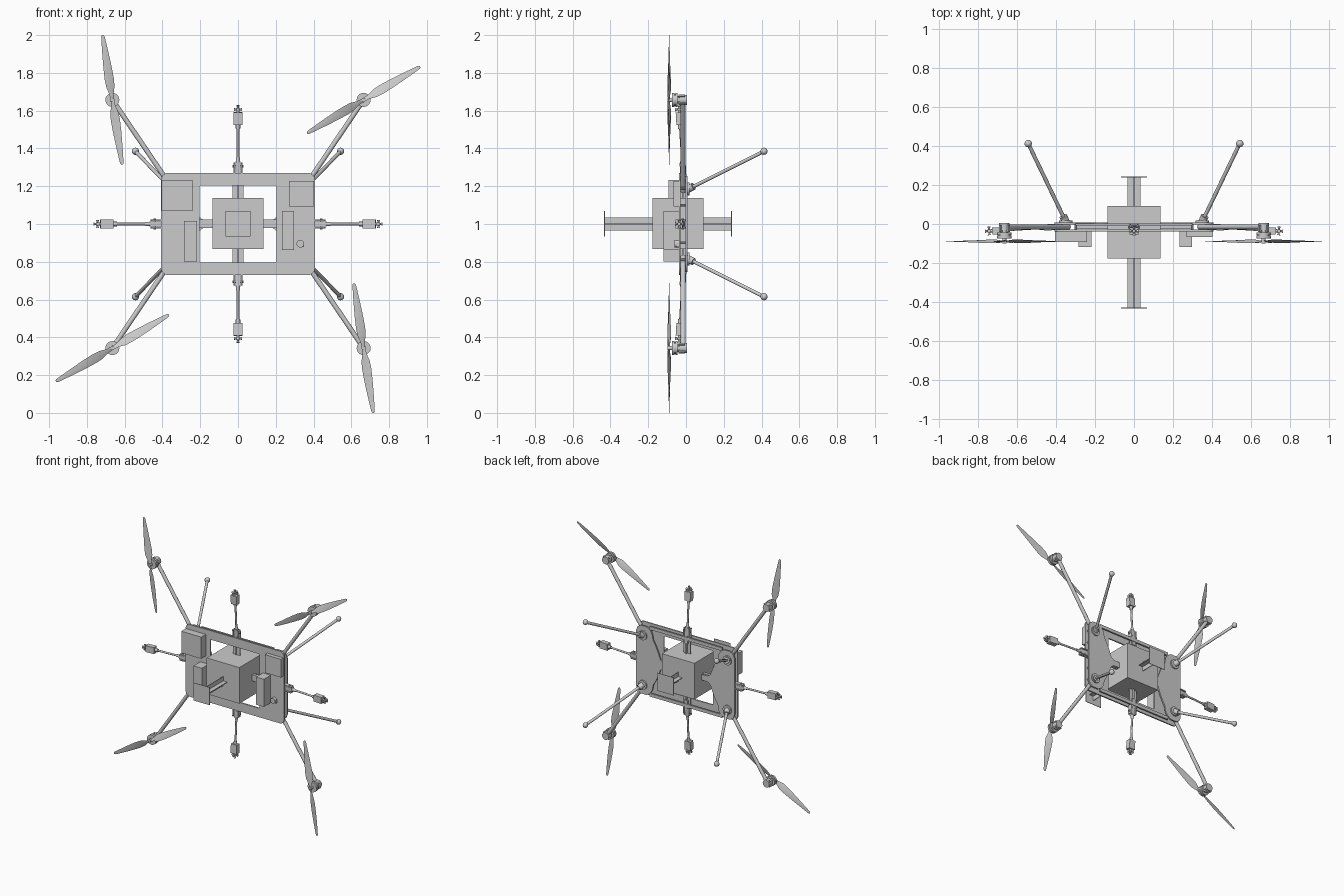
import bpy, bmesh
from math import pi, sin, cos, radians
from mathutils import Vector, Matrix

if "Cube" in bpy.data.objects:
    bpy.data.objects.remove(bpy.data.objects["Cube"])

SIGNS = [(sx, sz) for sx in (-1, 1) for sz in (-1, 1)]


def finish(name, bm, smooth=False):
    bmesh.ops.recalc_face_normals(bm, faces=bm.faces)
    me = bpy.data.meshes.new(name)
    bm.to_mesh(me)
    bm.free()
    ob = bpy.data.objects.new(name, me)
    bpy.context.collection.objects.link(ob)
    if smooth:
        bpy.ops.object.select_all(action='DESELECT')
        ob.select_set(True)
        bpy.context.view_layer.objects.active = ob
        bpy.ops.object.shade_smooth_by_angle(angle=radians(35))
    return ob


def add_box(bm, x0, x1, y0, y1, z0, z1, m=Matrix()):
    t = Matrix.Translation(((x0 + x1) / 2, (y0 + y1) / 2, (z0 + z1) / 2))
    s = Matrix.Diagonal((x1 - x0, y1 - y0, z1 - z0, 1))
    bmesh.ops.create_cube(bm, size=1, matrix=m @ t @ s)


def add_tube(bm, a, b, r, r2=None, seg=16, m=Matrix()):
    a, b = m @ Vector(a), m @ Vector(b)
    rot = (b - a).to_track_quat('Z', 'Y').to_matrix().to_4x4()
    bmesh.ops.create_cone(bm, cap_ends=True, segments=seg, radius1=r,
                          radius2=r if r2 is None else r2, depth=(b - a).length,
                          matrix=Matrix.Translation((a + b) / 2) @ rot)


def box(name, *dims):
    bm = bmesh.new()
    add_box(bm, *dims)
    return finish(name, bm)


def plate(name, loops, y, half):
    """Flat plate in the xz plane from outline loops (inner loops become holes)."""
    cu = bpy.data.curves.new(name, 'CURVE')
    cu.dimensions, cu.fill_mode, cu.extrude = '2D', 'BOTH', half
    for pts in loops:
        sp = cu.splines.new('POLY')
        sp.points.add(len(pts) - 1)
        for p, (x, z) in zip(sp.points, pts):
            p.co = (x, z, 0, 1)
        sp.use_cyclic_u = True
    tmp = bpy.data.objects.new("tmp", cu)
    bpy.context.collection.objects.link(tmp)
    bpy.context.view_layer.update()
    me = bpy.data.meshes.new_from_object(tmp.evaluated_get(bpy.context.evaluated_depsgraph_get()))
    bpy.data.objects.remove(tmp)
    bm = bmesh.new()
    bm.from_mesh(me)
    bpy.data.meshes.remove(me)
    bmesh.ops.remove_doubles(bm, verts=bm.verts, dist=1e-5)
    bm.transform(Matrix.Translation((0, y, 1)) @ Matrix.Rotation(pi / 2, 4, 'X'))
    return finish(name, bm)


def round_rect(w, h, r, n=5):
    return [(cx * (w - r) + r * cos(a0 + i * pi / 2 / n), cz * (h - r) + r * sin(a0 + i * pi / 2 / n))
            for cx, cz, a0 in ((1, 1, 0), (-1, 1, pi / 2), (-1, -1, pi), (1, -1, 1.5 * pi))
            for i in range(n + 1)]


# Frame plates: front ring and two back side plates with filleted tongues
plate("front_plate", [round_rect(0.407, 0.27, 0.035), round_rect(0.203, 0.203, 0.004, 1)], -0.033, 0.005)
half = [(0.13, 0.02), (0.185, 0.022), (0.208, 0.04), (0.222, 0.08), (0.245, 0.13), (0.268, 0.17),
        (0.275, 0.21), (0.29, 0.235), (0.32, 0.255), (0.37, 0.255), (0.395, 0.24), (0.407, 0.21)]
side = half + [(x, -z) for x, z in reversed(half)]
plate("back_plate_right", [side], 0.003, 0.005)
plate("back_plate_left", [[(-x, z) for x, z in reversed(side)]], 0.003, 0.005)
for s in (-1, 1):
    box("back_rail", -0.3, 0.3, -0.008, 0.003, 1 + s * 0.25 - 0.012, 1 + s * 0.25 + 0.012)

# Central payload box with cross-section beams
box("payload_box", -0.135, 0.135, -0.177, 0.093, 0.867, 1.137)
bm = bmesh.new()
w, t = 0.034, 0.002
add_box(bm, -w, w, -0.43, 0.243, 1 - t, 1 + t)
add_box(bm, -t, t, -0.43, 0.243, 1 - w, 1 + w)
for y in (-0.431, 0.241):
    add_box(bm, -0.067, 0.067, y - 0.002, y + 0.002, 0.935, 1.068)
finish("depth_beam", bm)
bm = bmesh.new()
add_box(bm, -0.03, 0.03, -0.018, -0.012, 0.74, 1.26)
add_box(bm, -t, t, -0.028, 0.003, 0.74, 1.26)
finish("vertical_beam", bm)
box("cross_beam", -0.3, 0.3, -0.026, -0.004, 0.98, 1.025)

# Equipment boxes on the front plate
for name, x0, x1, y, z0, z1 in (("controller_box", -0.405, -0.24, -0.092, 1.07, 1.232),
                                ("receiver_box", 0.27, 0.402, -0.067, 1.092, 1.228),
                                ("left_battery", -0.285, -0.217, -0.118, 0.802, 1.015),
                                ("right_battery", 0.233, 0.297, -0.118, 0.863, 1.07)):
    box(name, x0, x1, y, -0.036, z0, z1)
bm = bmesh.new()
add_tube(bm, (0.33, -0.036, 0.895), (0.33, -0.062, 0.895), 0.02, seg=20)
add_box(bm, 0.318, 0.35, -0.05, -0.036, 0.877, 0.9)
finish("camera", bm, True)


def propeller(name, c, angle, hand):
    """Two tapered, twisted blades; sections are thin four-sided lenses."""
    bm = bmesh.new()
    stations = ((0.0, 0.010, 20), (0.03, 0.012, 25), (0.07, 0.024, 24), (0.11, 0.026, 20),
                (0.17, 0.023, 15), (0.24, 0.018, 11), (0.31, 0.012, 8), (0.34, 0.009, 7), (0.347, 0.004, 7))
    for turn in (0, 180):
        m = Matrix.Translation(c) @ Matrix.Rotation(-radians(angle + turn), 4, 'Y')
        prev = None
        for r, hw, tw in stations:
            a = radians(tw) * hand
            th = 0.0025 if r < 0.3 else 0.0012
            ring = [bm.verts.new(m @ Vector((r, u * sin(a) + v * cos(a), u * cos(a) - v * sin(a))))
                    for u, v in ((hw, 0), (0, th), (-hw, 0), (0, -th))]
            if prev:
                for i in range(4):
                    j = (i + 1) % 4
                    bm.faces.new((prev[i], prev[j], ring[j], ring[i]))
            prev = ring
        bm.faces.new(prev)
    finish(name, bm, True)


for sx, sz in SIGNS:
    # Rotor arm with clamp
    mx, mz = sx * 0.665, 1 + sz * 0.657
    bm = bmesh.new()
    add_tube(bm, (sx * 0.335, -0.015, 1 + sz * 0.17), (mx, -0.015, mz), 0.013)
    finish("rotor_arm", bm, True)
    # Motor: mount, two discs, shaft hub
    bm = bmesh.new()
    for y0, y1, r in ((0.004, -0.034, 0.027), (-0.034, -0.044, 0.02), (-0.044, -0.056, 0.037),
                      (-0.056, -0.06, 0.031), (-0.06, -0.074, 0.037), (-0.074, -0.099, 0.011)):
        add_tube(bm, (mx, y0, mz), (mx, y1, mz), r, seg=20)
    for k in range(4):
        m = Matrix.Translation((mx, 0, mz)) @ Matrix.Rotation(k * pi / 2 + pi / 4, 4, 'Y')
        add_box(bm, 0.018, 0.034, -0.04, -0.005, -0.006, 0.006, m)
    finish("motor", bm, True)
    hand = 1 if sx * sz > 0 else -1
    propeller("propeller", (mx, -0.089, mz), 30.5 if sx * sz > 0 else 98.5, hand)
    # Landing leg with flange, socket and ball foot
    a = Vector((sx * 0.35, 0.012, 1 + sz * 0.185))
    b = Vector((sx * 0.543, 0.413, 1 + sz * 0.385))
    bm = bmesh.new()
    add_tube(bm, a - Vector((0, 0.006, 0)), a + Vector((0, 0.006, 0)), 0.034, seg=24)
    add_tube(bm, a, a.lerp(b, 0.07), 0.02)
    add_tube(bm, a, b, 0.01)
    bmesh.ops.create_uvsphere(bm, u_segments=16, v_segments=10, radius=0.019, matrix=Matrix.Translation(b))
    finish("landing_leg", bm, True)
    # Spacers between the plates
    bm = bmesh.new()
    for x, z in ((0.385, 0.1), (0.3, 0.225), (0.385, 0.19)):
        add_tube(bm, (sx * x, -0.034, 1 + sz * z), (sx * x, 0.004, 1 + sz * z), 0.007, seg=10)
    finish("spacers", bm, True)

# Four thruster booms, built pointing +x and turned around the centre
for k, name in enumerate(("right", "top", "left", "bottom")):
    r0 = 0.407 if k % 2 == 0 else 0.27
    m = (Matrix.Translation((0, 0, 1)) @ Matrix.Rotation(-k * pi / 2, 4, 'Y')
         @ Matrix.Translation((r0, -0.015, 0)) @ Matrix.Rotation(-radians(3.5), 4, 'Z'))
    bm = bmesh.new()
    # Root clamp and hinge
    add_box(bm, -0.06, 0.06, -0.013, 0.013, -0.013, 0.013, m)
    for s in (-1, 1):
        add_box(bm, -0.02, 0.055, -0.016, 0.016, s * 0.02 - 0.004, s * 0.02 + 0.004, m)
    add_tube(bm, (0.035, 0, -0.03), (0.035, 0, 0.03), 0.007, seg=10, m=m)
    add_tube(bm, (0.05, 0, 0), (0.085, 0, 0), 0.013, 0.009, m=m)
    # Boom tube
    add_tube(bm, (0.05, 0, 0), (0.265, 0, 0), 0.007, m=m)
    add_tube(bm, (0.235, 0, 0), (0.255, 0, 0), 0.012, m=m)
    # Valve box
    add_box(bm, 0.255, 0.322, -0.02, 0.016, -0.024, 0.024, m)
    # Nozzle cluster
    add_tube(bm, (0.32, 0, 0), (0.346, 0, 0), 0.008, seg=12, m=m)
    c = Vector((0.337, 0, 0))
    for d in ((1, 0, 0), (0, 1, 0), (0, -1, 0), (0, 0, 1), (0, 0, -1)):
        d = Vector(d)
        add_tube(bm, c, c + d * 0.012, 0.005, seg=12, m=m)
        add_tube(bm, c + d * 0.009, c + d * 0.022, 0.003, 0.009, seg=12, m=m)
    finish(name + "_thruster_boom", bm, True)
